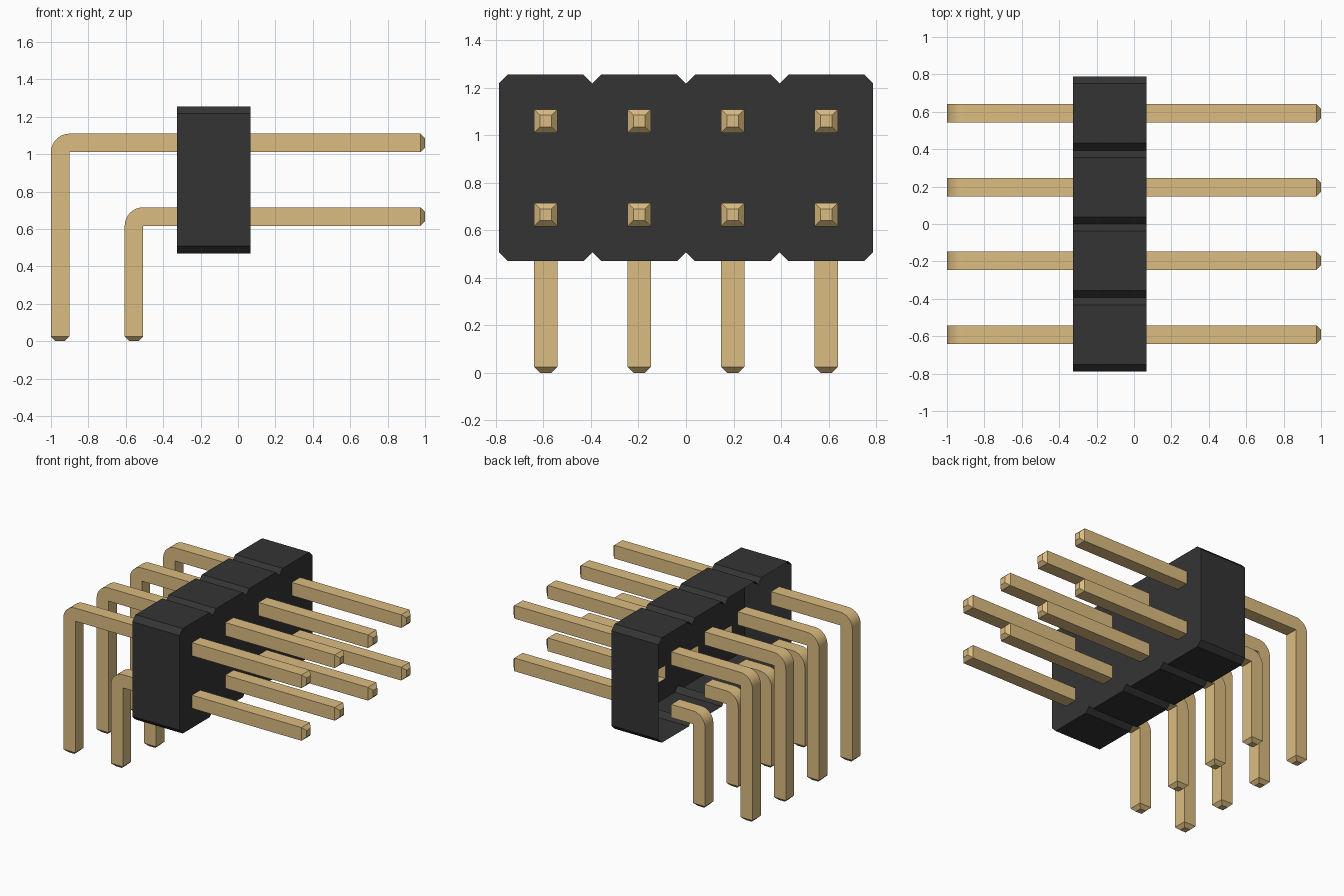
import bpy, bmesh, math

cube = bpy.data.objects.get("Cube")
if cube:
    bpy.data.objects.remove(cube, do_unlink=True)

PITCH = 0.394
ROWS_Y = [(i - 1.5) * PITCH for i in range(4)]
LOW_Z, HIGH_Z = 0.666, 1.06
BACK_X, FRONT_X = -0.325, 0.067      # open and closed sides of the housing
H = 0.0495                           # half of the pin width
TIP = 0.025


def material(name, color):
    m = bpy.data.materials.new(name)
    m.use_nodes = True
    m.diffuse_color = (*color, 1)
    m.node_tree.nodes["Principled BSDF"].inputs["Base Color"].default_value = (*color, 1)
    return m


GOLD = material("gold metal", (0.708, 0.504, 0.218))
BLACK = material("black plastic", (0.034, 0.034, 0.034))


def finish(bm, name, mat):
    bmesh.ops.remove_doubles(bm, verts=bm.verts, dist=1e-5)
    bmesh.ops.recalc_face_normals(bm, faces=bm.faces)
    me = bpy.data.meshes.new(name)
    bm.to_mesh(me)
    bm.free()
    me.materials.append(mat)
    ob = bpy.data.objects.new(name, me)
    bpy.context.collection.objects.link(ob)
    bpy.ops.object.select_all(action='DESELECT')
    ob.select_set(True)
    bpy.context.view_layer.objects.active = ob
    bpy.ops.object.shade_smooth_by_angle(angle=math.radians(30))
    return ob


def sweep(name, sections, y):
    """Tube through (outer, inner, half width) sections, open at the housing, capped at the tip."""
    bm = bmesh.new()
    rings = []
    for (ax, az), (bx, bz), h in sections:
        rings.append([bm.verts.new(p) for p in
                      ((ax, y - h, az), (ax, y + h, az), (bx, y + h, bz), (bx, y - h, bz))])
    bend = [v for r in rings for v in r]
    for a, b in zip(rings, rings[1:]):
        for i in range(4):
            j = (i + 1) % 4
            quad = [a[i], a[j], b[j], b[i]]
            # the inner corner of the bend is a single sharp edge
            if (quad[0].co - quad[3].co).length < 1e-6 and (quad[1].co - quad[2].co).length < 1e-6:
                continue
            bm.faces.new(quad)
    bm.faces.new(rings[-1])
    return finish(bm, name, GOLD)


def straight_pin(name, y, z):
    t = H - TIP
    sweep(name, [((FRONT_X, z + H), (FRONT_X, z - H), H),
                 ((1 - TIP, z + H), (1 - TIP, z - H), H),
                 ((1, z + t), (1, z - t), t)], y)


def bent_pin(name, y, z, outer_x):
    w, t = 2 * H, H - TIP
    cx, cz = outer_x + w, z - H
    secs = [((BACK_X, z + H), (BACK_X, cz), H)]
    for i in range(9):
        a = math.pi / 2 * (1 + i / 8)
        secs.append(((cx + w * math.cos(a), cz + w * math.sin(a)), (cx, cz), H))
    secs.append(((outer_x, TIP), (cx, TIP), H))
    secs.append(((outer_x + TIP, 0), (cx - TIP, 0), t))
    sweep(name, secs, y)


# Housing: notched outline, open at the back, pin holes in the front wall
def housing():
    c, top, half, mid = 0.038, 0.393, 0.788, (LOW_Z + HIGH_Z) / 2
    edge = [(-half, top - c)]
    for k, y in enumerate(ROWS_Y):
        edge += [(y - PITCH / 2 + c, top), (y + PITCH / 2 - c, top), (y + PITCH / 2, top - c)]
    outline = edge + [(-y, -z) for y, z in edge]
    bm = bmesh.new()
    front = [bm.verts.new((FRONT_X, y, mid + z)) for y, z in outline]
    back = [bm.verts.new((BACK_X, y, mid + z)) for y, z in outline]
    n = len(outline)
    rim = [bm.edges.new((front[i], front[(i + 1) % n])) for i in range(n)]
    for y in ROWS_Y:
        for z in (LOW_Z, HIGH_Z):
            sq = [bm.verts.new((FRONT_X, y + a * H, z + b * H))
                  for a, b in ((-1, -1), (1, -1), (1, 1), (-1, 1))]
            rim += [bm.edges.new((sq[i], sq[(i + 1) % 4])) for i in range(4)]
    bmesh.ops.triangle_fill(bm, edges=rim, use_beauty=True, normal=(1, 0, 0))
    for i in range(n):
        j = (i + 1) % n
        bm.faces.new((front[i], front[j], back[j], back[i]))
    finish(bm, "housing", BLACK)


housing()
for i, y in enumerate(ROWS_Y, 1):
    straight_pin(f"upper_straight_pin_{i}", y, HIGH_Z)
    straight_pin(f"lower_straight_pin_{i}", y, LOW_Z)
    bent_pin(f"upper_bent_pin_{i}", y, HIGH_Z, -1.0)
    bent_pin(f"lower_bent_pin_{i}", y, LOW_Z, -0.606)
